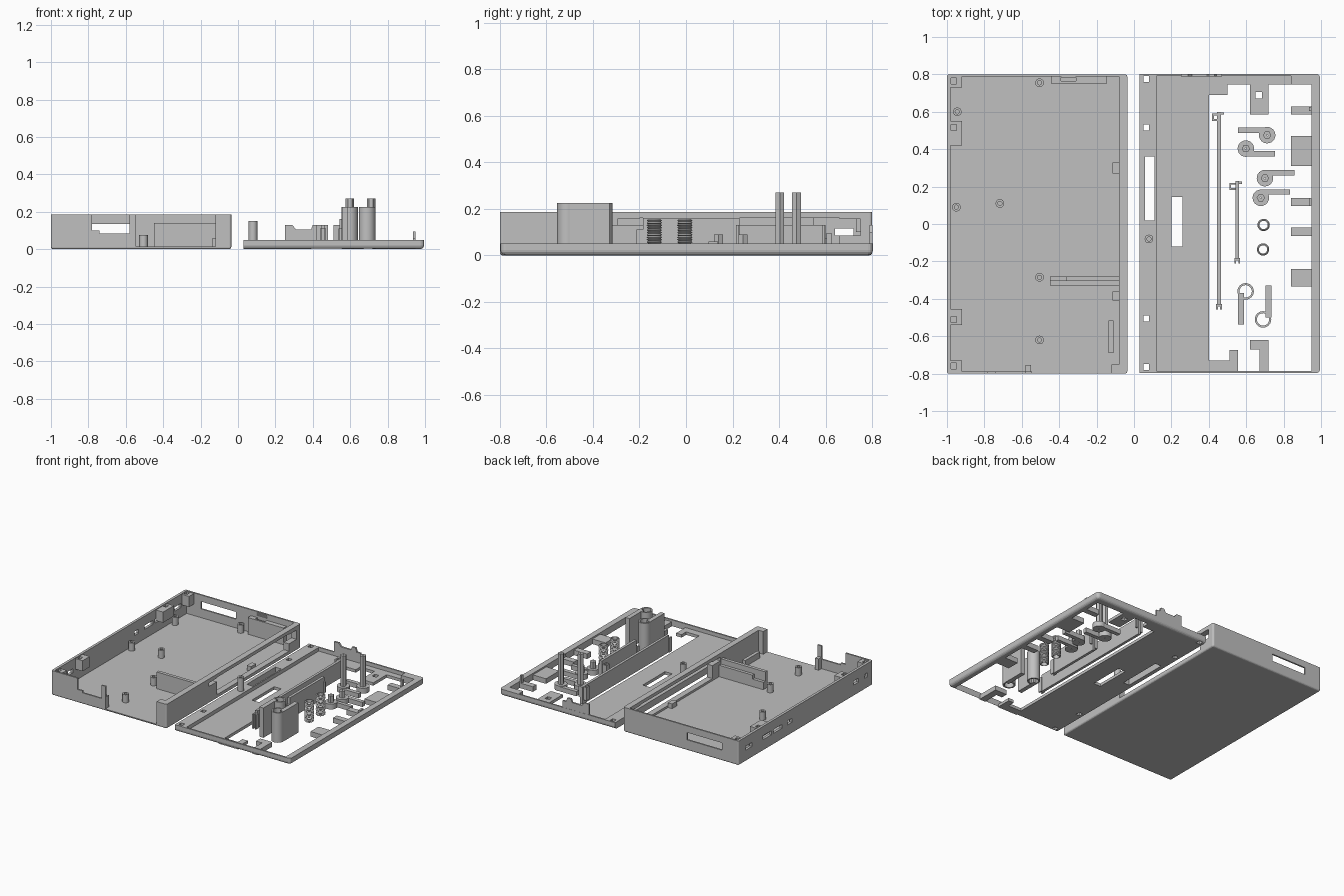
import bpy, bmesh, math
from mathutils import Vector

grey = bpy.data.materials.new("grey_plastic")
grey.diffuse_color = (0.53, 0.53, 0.53, 1)


def finish(name, bm):
    bmesh.ops.recalc_face_normals(bm, faces=bm.faces)
    me = bpy.data.meshes.new(name)
    bm.to_mesh(me)
    bm.free()
    ob = bpy.data.objects.new(name, me)
    me.materials.append(grey)
    bpy.context.collection.objects.link(ob)
    return ob


def add_box(bm, b):
    """b = x0, x1, y0, y1, z0, z1"""
    vs = bmesh.ops.create_cube(bm, size=1)["verts"]
    for v in vs:
        v.co = Vector((b[i * 2] if v.co[i] < 0 else b[i * 2 + 1]) for i in range(3))


def boxes(name, *bs):
    bm = bmesh.new()
    for b in bs:
        add_box(bm, b)
    return finish(name, bm)


def shell(name, b, r, square_left=False):
    """Block with rounded upright and bottom edges; the left side may stay square."""
    bm = bmesh.new()
    add_box(bm, b)
    es = [e for e in bm.edges if not all(v.co.z > b[5] - 0.001 for v in e.verts)
          and not (square_left and all(v.co.x < b[0] + 0.001 for v in e.verts))]
    bmesh.ops.bevel(bm, geom=es, offset=r, segments=4, profile=0.5, affect='EDGES')
    return finish(name, bm)


def cut(ob, *bs):
    for b in bs:
        c = boxes("cutter", b)
        m = ob.modifiers.new("cut", 'BOOLEAN')
        m.object, m.operation, m.solver = c, 'DIFFERENCE', 'EXACT'
        bpy.context.view_layer.objects.active = ob
        bpy.ops.object.modifier_apply(modifier=m.name)
        bpy.data.objects.remove(c)


def lathe(name, x, y, prof, n=24):
    """Closed (radius, z) profile turned about the upright axis."""
    bm = bmesh.new()
    rings = [[bm.verts.new((x + r * math.cos(2 * math.pi * i / n),
                            y + r * math.sin(2 * math.pi * i / n), z)) for r, z in prof]
             for i in range(n)]
    k = len(prof)
    for i in range(n):
        a, b = rings[i], rings[(i + 1) % n]
        for j in range(k):
            bm.faces.new((a[j], b[j], b[(j + 1) % k], a[(j + 1) % k]))
    ob = finish(name, bm)
    if n > 8:
        bpy.ops.object.select_all(action='DESELECT')
        ob.select_set(True)
        bpy.context.view_layer.objects.active = ob
        bpy.ops.object.shade_smooth_by_angle(angle=math.radians(35))
    return ob


def tube(name, x, y, ro, ri, z0, z1, n=24):
    return lathe(name, x, y, [(ro, z0), (ro, z1), (ri, z1), (ri, z0)], n)


def prism(name, pts, y0, y1):
    """Outline in x, z pushed along y."""
    bm = bmesh.new()
    f = bm.faces.new([bm.verts.new((x, y0, z)) for x, z in pts])
    g = bmesh.ops.extrude_face_region(bm, geom=[f])["geom"]
    bmesh.ops.translate(bm, vec=(0, y1 - y0, 0), verts=[v for v in g if isinstance(v, bmesh.types.BMVert)])
    return finish(name, bm)


# ---- open case ----
FL = 0.014
case = shell("case_tray", (-1, -0.036, -0.8, 0.8, 0, 0.185), 0.012)
cut(case,
    (-0.98, -0.081, -0.788, 0.788, FL, 0.3),          # cavity
    (-0.545, -0.12, -0.9, -0.78, FL, 0.3),            # wide front gap
    (-0.78, -0.58, -0.9, -0.78, 0.1, 0.3),            # front notch
    (-0.74, -0.58, -0.9, -0.78, 0.085, 0.3),
    (-0.86, -0.57, 0.7, 0.9, 0.08, 0.135),            # back slot
    (-0.2, 0, -0.2, 0.66, 0.03, 0.16),                # side window
    (-0.2, 0, -0.295, -0.19, 0.128, 0.155),
    (-0.2, 0, 0.65, 0.75, 0.085, 0.155))
# ports along the outer long wall
for yc, w in ((0.68, 0.08), (0.46, 0.1), (0.335, 0.1), (0.19, 0.05), (-0.6, 0.06), (-0.72, 0.04)):
    cut(case, (-1.1, -0.97, yc - w / 2, yc + w / 2, 0.085, 0.115))

# clip blocks with sockets
blocks = boxes("clip_blocks", *[(-0.985, -0.92, a, b, 0.1, 0.18) for a, b in
                                ((0.73, 0.79), (0.42, 0.55), (-0.54, -0.455), (-0.79, -0.73))])
cut(blocks, *[(-0.978, -0.95, y - 0.016, y + 0.016, 0.14, 0.3) for y in (0.765, 0.515, -0.51, -0.76)])

for x, y in ((-0.505, 0.755), (-0.945, 0.6), (-0.95, 0.09), (-0.717, 0.11), (-0.505, -0.285), (-0.505, -0.62)):
    tube("case_standoff", x, y, 0.023, 0.011, 0.008, 0.075)

boxes("wall_ribs", (-0.115, -0.08, 0.27, 0.33, 0.01, 0.05), (-0.115, -0.08, -0.41, -0.36, 0.01, 0.05),
      (-0.12, -0.08, -0.79, -0.75, 0.01, 0.185))
boxes("front_rest", (-0.58, -0.55, -0.79, -0.755, 0.01, 0.1))
boxes("cross_rail", (-0.45, -0.08, -0.328, -0.303, 0.01, 0.14), (-0.45, -0.36, -0.303, -0.28, 0.01, 0.07),
      (-0.36, -0.08, -0.303, -0.28, 0.01, 0.1))
boxes("back_rail", (-0.445, -0.145, 0.752, 0.765, 0.01, 0.14), (-0.445, -0.39, 0.765, 0.79, 0.01, 0.14),
      (-0.31, -0.145, 0.765, 0.79, 0.01, 0.14))
boxes("floor_strip", (-0.135, -0.11, -0.69, -0.515, 0.01, 0.06))
boxes("vent_ridges", *[(-0.39, -0.31, 0.782, 0.79, 0.157 + i * 0.006, 0.16 + i * 0.006) for i in range(4)])

# ---- lid ----
RF = 0.022
lid = shell("lid", (0.03, 0.995, -0.797, 0.803, 0, 0.05), 0.022, True)
cut(lid,
    (0.12, 0.84, -0.785, 0.792, RF, 0.2),             # recess
    (0.8, 0.95, -0.785, 0.745, RF, 0.2),
    (0.4, 0.95, -0.785, 0.745, -0.1, 0.2),            # large opening
    (0.2, 0.26, -0.12, 0.145, -0.1, 0.2),             # slots
    (0.06, 0.11, 0.02, 0.36, -0.1, 0.2))
cut(lid, *[(0.05, 0.081, y - 0.016, y + 0.016, -0.1, 0.2) for y in (0.775, 0.515, -0.505, -0.765)])

boxes("lid_ledges", (0.39, 0.5, 0.69, 0.75, 0, RF), (0.39, 0.51, -0.79, -0.73, 0, RF),
      (0.51, 0.555, -0.79, -0.675, 0, RF),
      (0.62, 0.67, -0.67, -0.62, 0, 0.035), (0.67, 0.72, -0.79, -0.62, 0, 0.035))
tab = boxes("lid_back_tab", (0.62, 0.72, 0.585, 0.75, 0, RF))
cut(tab, (0.65, 0.684, 0.672, 0.706, -0.1, 0.2))
boxes("lid_side_tabs", *[(0.84, 0.955, a, b, 0, 0.038) for a, b in
      ((0.585, 0.628), (0.31, 0.47), (0.095, 0.14), (-0.065, -0.02), (-0.335, -0.24))])
boxes("snap_hooks", (0.935, 0.95, 0.603, 0.625, 0.01, 0.095), (0.935, 0.95, 0.097, 0.138, 0.01, 0.06))
tube("lid_post", 0.08, -0.08, 0.023, 0.011, 0.03, 0.15)
prism("lid_back_flap", [(0.25, 0.03), (0.47, 0.03), (0.47, 0.1), (0.44, 0.1), (0.43, 0.13), (0.4, 0.13),
                        (0.39, 0.105), (0.31, 0.105), (0.29, 0.13), (0.25, 0.13)], 0.788, 0.802)

# ---- loose parts inside the lid opening ----
# long bars with a bracket at one end and a forked clip at the other
for x, y0, y1, top, side in ((0.455, -0.43, 0.6, 0.13, 0.433), (0.552, -0.185, 0.23, 0.16, 0.525)):
    boxes("slide_bar", (x - 0.01, x + 0.01, y0, y1, 0, top),
          (side - 0.015, x, y1 - 0.02, y1 - 0.01, 0.03, 0.13), (side - 0.015, x, y1 - 0.048, y1 - 0.038, 0.03, 0.13),
          (side - 0.015, side - 0.006, y1 - 0.048, y1 - 0.01, 0.03, 0.13),
          (x, x + 0.025, y1 - 0.015, y1 - 0.003, 0.05, 0.13),
          (x - 0.016, x + 0.016, y0 - 0.01, y0 + 0.003, 0, 0.11),
          (x - 0.016, x - 0.006, y0 - 0.027, y0, 0, 0.11), (x + 0.006, x + 0.016, y0 - 0.027, y0, 0, 0.11))

# lever arms on round hubs with hexagonal pins
for x, y, ax0, ax1, ay0, ay1, top in ((0.712, 0.475, 0.555, 0.71, 0.486, 0.516, 0.27),
                                      (0.598, 0.403, 0.6, 0.755, 0.36, 0.39, 0.27),
                                      (0.7, 0.245, 0.7, 0.857, 0.26, 0.29, 0.09),
                                      (0.678, 0.14, 0.68, 0.833, 0.157, 0.184, 0.09)):
    tube("lever_hub", x, y, 0.044, 0.015, 0, 0.04)
    arm = boxes("lever_arm", (ax0, ax1, ay0, ay1, 0, 0.035))
    cut(arm, (x - 0.02, x + 0.02, y - 0.02, y + 0.02, -0.1, 0.2))
    tube("lever_pin", x, y, 0.022, 0.004, 0, top, 6)

# coil springs as ridged sleeves
for x, y in ((0.693, -0.005), (0.69, -0.136)):
    n = 15
    outer = [(0.033 if i % 2 else 0.027, 0.155 * i / (2 * n)) for i in range(2 * n + 1)]
    lathe("coil_spring", x, y, outer + [(0.022, 0.155), (0.022, 0)])

# tall tubes with flat fins
for x, y, fin in ((0.597, -0.36, (0.555, 0.588, -0.537, -0.37)), (0.69, -0.51, (0.702, 0.735, -0.5, -0.328))):
    tube("tall_tube", x, y, 0.044, 0.033, 0, 0.225)
    boxes("tube_fin", fin + (0, 0.225))
